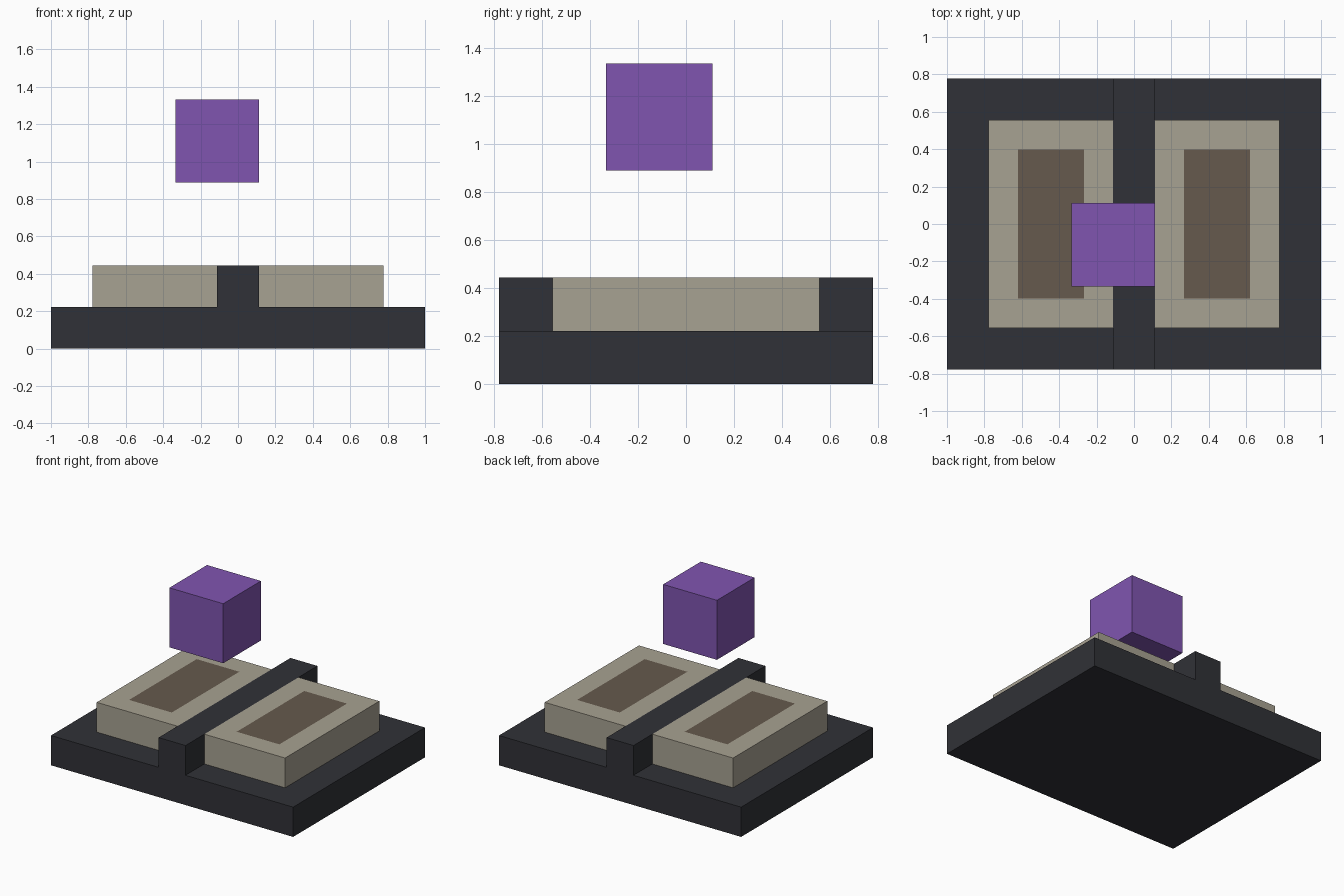
import bpy
import bmesh

if "Cube" in bpy.data.objects:
    bpy.data.objects.remove(bpy.data.objects["Cube"])

U = 1 / 9  # grid unit of the blocky model


def material(name, rgb):
    mat = bpy.data.materials.new(name)
    mat.diffuse_color = (*rgb, 1)
    mat.use_nodes = True
    mat.node_tree.nodes["Principled BSDF"].inputs["Base Color"].default_value = mat.diffuse_color
    return mat


dark = material("charcoal", (0.030, 0.031, 0.038))
tan = material("tan", (0.390, 0.360, 0.287))
brown = material("brown", (0.133, 0.102, 0.074))
purple = material("purple", (0.216, 0.091, 0.434))


def box(name, lo, hi, mat, inlay=None):
    """Box between two corners in grid units; inlay = (width, material) on top."""
    bm = bmesh.new()
    bmesh.ops.create_cube(bm, size=1)
    for v in bm.verts:
        v.co = [U * (a if c < 0 else b) for c, a, b in zip(v.co, lo, hi)]
    bm.normal_update()
    if inlay:
        top = max(bm.faces, key=lambda f: f.calc_center_median().z)
        bmesh.ops.inset_region(bm, faces=[top], thickness=inlay[0] * U)
        top.material_index = 1
    mesh = bpy.data.meshes.new(name)
    bm.to_mesh(mesh)
    bm.free()
    mesh.materials.append(mat)
    if inlay:
        mesh.materials.append(inlay[1])
    obj = bpy.data.objects.new(name, mesh)
    bpy.context.collection.objects.link(obj)
    return obj


# Base slab and the central ridge
box("base", (-9, -7, 0), (9, 7, 2), dark)
box("centre_ridge", (-1, -7, 2), (1, 7, 4), dark)

# Two pads, each with a flush brown panel in the top
for side, x in (("left", -7), ("right", 1)):
    box(f"{side}_pad", (x, -5, 2), (x + 6, 5, 4), tan, inlay=(2, brown))

# Floating cube
box("floating_cube", (-3, -3, 8), (1, 1, 12), purple)
